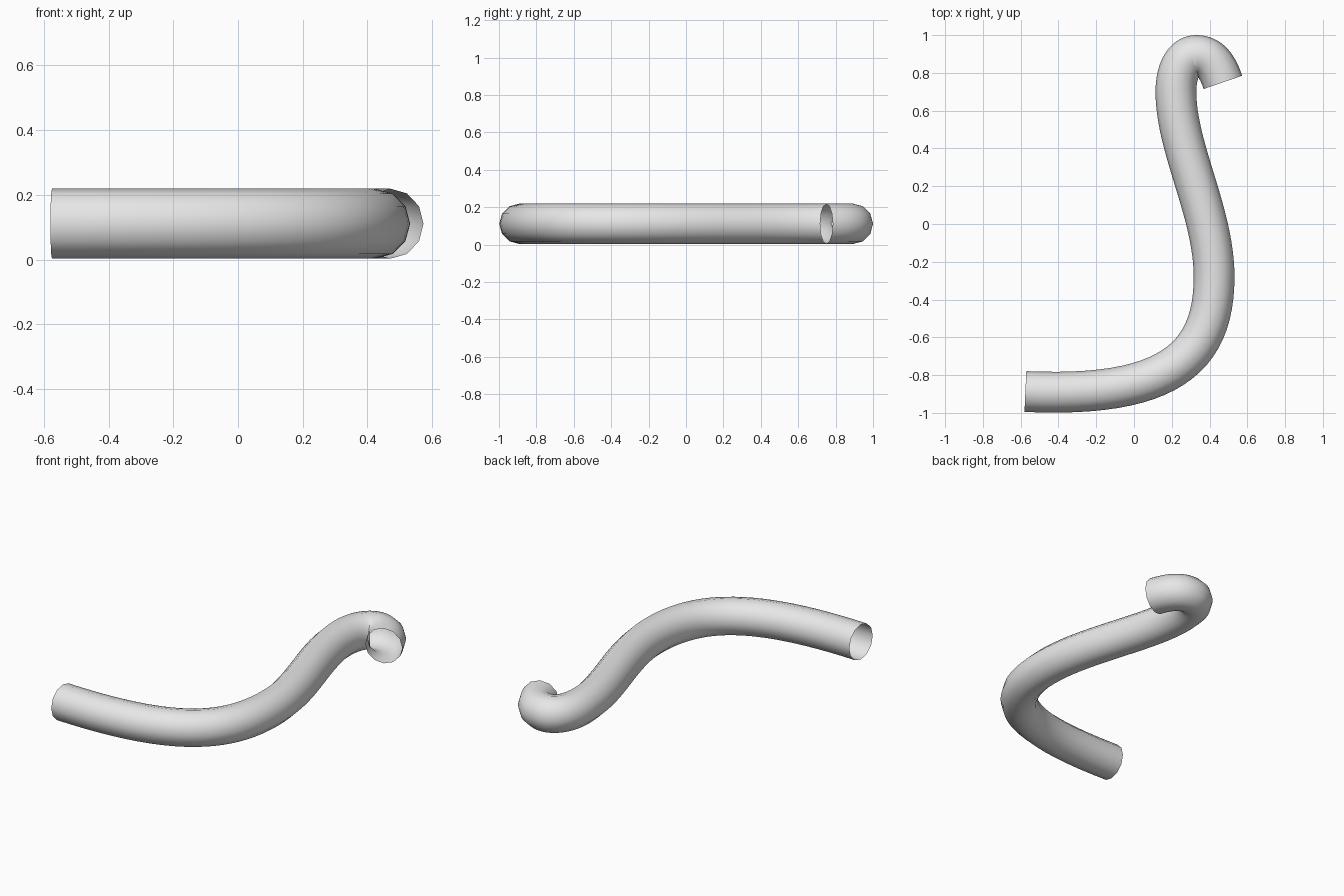
import bpy
from math import radians

cube = bpy.data.objects.get("Cube")
if cube:
    bpy.data.objects.remove(cube)

RADIUS, CENTRE_Z = 0.108, 0.111

# Plain grey material
grey = bpy.data.materials.new("plain_grey")
grey.use_nodes = True
colour = (0.8, 0.8, 0.8, 1)
grey.diffuse_color = colour
grey.node_tree.nodes["Principled BSDF"].inputs["Base Color"].default_value = colour

# Centre line: incoming handle, point, outgoing handle
path = [
    ((-0.7, -0.88), (-0.575, -0.887), (0.17, -0.92)),
    ((0.424, -0.72), (0.424, -0.28), (0.424, 0.06)),
    ((0.222, 0.40), (0.222, 0.70), (0.222, 0.82)),
    ((0.27, 0.892), (0.33, 0.892), (0.40, 0.892)),
    ((0.44, 0.84), (0.471, 0.75), (0.5, 0.66)),
]

# Open-ended round tube swept along the centre line
curve = bpy.data.curves.new("bent_tube", "CURVE")
curve.dimensions = "3D"
curve.resolution_u = 24
curve.bevel_depth = RADIUS
curve.bevel_resolution = 4
curve.use_fill_caps = False
spline = curve.splines.new("BEZIER")
spline.bezier_points.add(len(path) - 1)
for point, (before, here, after) in zip(spline.bezier_points, path):
    point.handle_left_type = point.handle_right_type = "FREE"
    point.handle_left = (*before, CENTRE_Z)
    point.co = (*here, CENTRE_Z)
    point.handle_right = (*after, CENTRE_Z)
curve.materials.append(grey)

tube = bpy.data.objects.new("bent_tube", curve)
bpy.context.collection.objects.link(tube)
bpy.ops.object.select_all(action="DESELECT")
tube.select_set(True)
bpy.context.view_layer.objects.active = tube
bpy.ops.object.convert(target="MESH")
bpy.ops.object.shade_smooth_by_angle(angle=radians(60))
